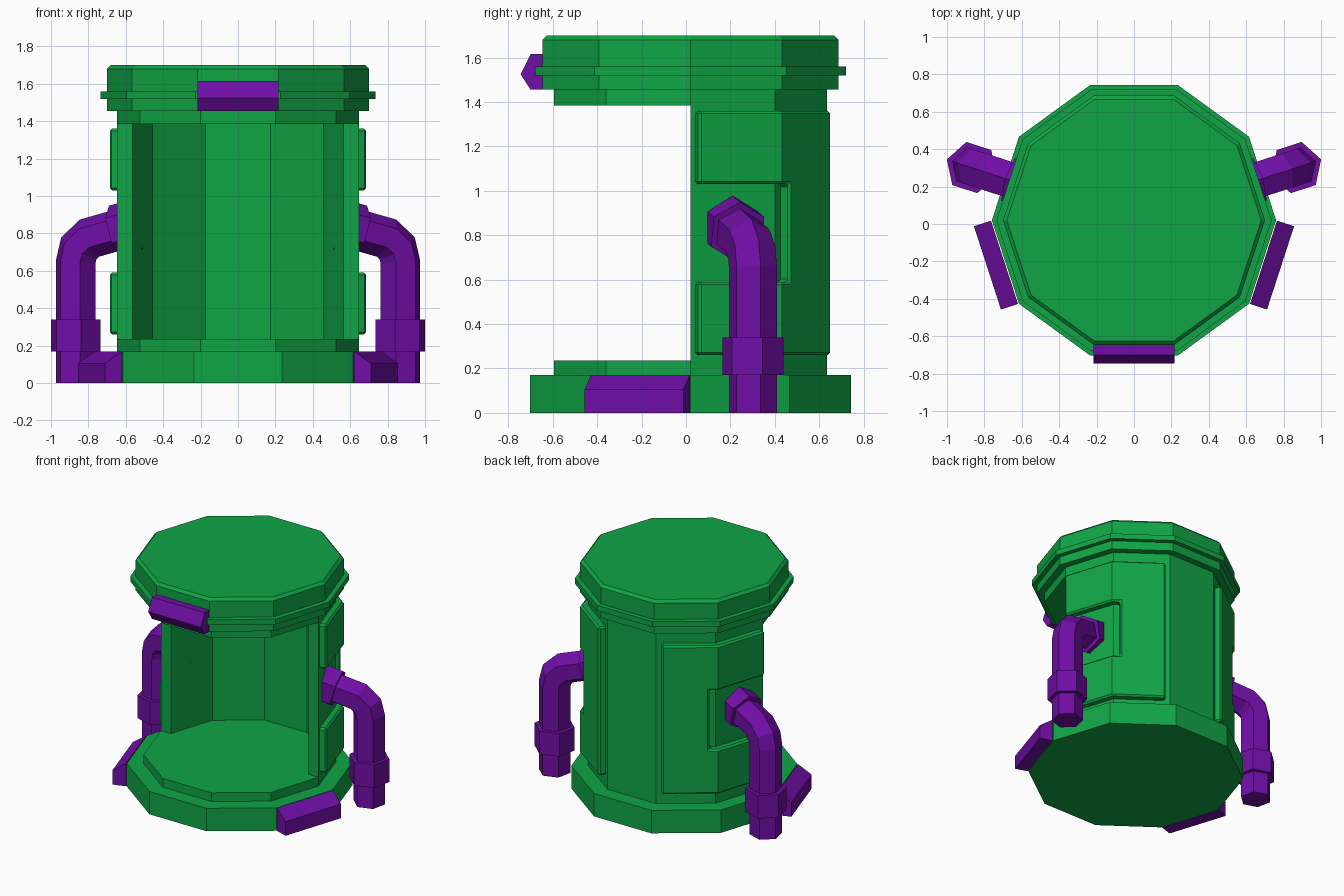
import bpy, bmesh
from math import sin, cos, pi, radians
from mathutils import Vector

if "Cube" in bpy.data.objects:
    bpy.data.objects.remove(bpy.data.objects["Cube"])

SIDES = 10
STEP = 2 * pi / SIDES
CENTRE = Vector((0, 0.02, 0))
UP = Vector((0, 0, 1))


def material(name, rgb):
    m = bpy.data.materials.new(name)
    m.use_nodes = True
    m.diffuse_color = (*rgb, 1)
    m.node_tree.nodes["Principled BSDF"].inputs["Base Color"].default_value = (*rgb, 1)
    return m


GREEN = material("green", (0.0052, 0.376, 0.061))
PURPLE = material("purple", (0.162, 0.0044, 0.38))


def polar(r, angle, z=0.0):
    return CENTRE + Vector((r * cos(angle), r * sin(angle), z))


def finish(name, bm, mat):
    bmesh.ops.recalc_face_normals(bm, faces=bm.faces)
    mesh = bpy.data.meshes.new(name)
    bm.to_mesh(mesh)
    bm.free()
    mesh.materials.append(mat)
    ob = bpy.data.objects.new(name, mesh)
    bpy.context.collection.objects.link(ob)
    return ob


def loft(name, rings, mat):
    """Join closed rings of points and cap both ends."""
    bm = bmesh.new()
    loops = [[bm.verts.new(p) for p in ring] for ring in rings]
    n = len(loops[0])
    for a, b in zip(loops, loops[1:]):
        for i in range(n):
            j = (i + 1) % n
            bm.faces.new((a[i], a[j], b[j], b[i]))
    bm.faces.new(loops[0])
    bm.faces.new(loops[-1])
    return finish(name, bm, mat)


def turned(name, profile):
    """Ten-sided turned solid from (radius, height) pairs."""
    return loft(name, [[polar(r, i * STEP, z) for i in range(SIDES)]
                       for r, z in profile], GREEN)


def bar(name, profile, angle, half):
    """Straight bar along one side of the body."""
    along = Vector((-sin(angle), cos(angle), 0))
    return loft(name, [[polar(r, angle, z) + along * s for r, z in profile]
                       for s in (-half, half)], PURPLE)


def tube(name, path, radius, angle):
    """Six-sided mitred tube through (radius, height) points."""
    side = Vector((-sin(angle), cos(angle), 0))
    pts = [polar(r, angle, z) for r, z in path]
    dirs = [(b - a).normalized() for a, b in zip(pts, pts[1:])]
    rings = []
    for i, p in enumerate(pts):
        d0, d1 = dirs[max(i - 1, 0)], dirs[min(i, len(dirs) - 1)]
        t = (d0 + d1).normalized()
        out = side.cross(t) / t.dot(d0)
        rings.append([p + radius * (out * cos(k * pi / 3) + side * sin(k * pi / 3))
                      for k in range(6)])
    return loft(name, rings, PURPLE)


# Base and lid
turned("base", [(0.76, 0), (0.76, 0.17), (0.647, 0.17), (0.647, 0.235)])
turned("lid", [(0.647, 1.385), (0.647, 1.455), (0.70, 1.455), (0.70, 1.52),
               (0.736, 1.52), (0.736, 1.56), (0.70, 1.56), (0.70, 1.68), (0.68, 1.70)])

# Half-round back wall, open at the front
half = range(SIDES // 2 + 1)
section = [(0.647, i * STEP) for i in half] + [(0.565, i * STEP) for i in reversed(half)]
loft("back_wall", [[polar(r, a, z) for r, a in section] for z in (0.235, 1.385)], GREEN)


# Raised side panels, folded round a corner and notched for the pipe
def side_panel(name, sign):
    corners = [polar(0.635, i * STEP) for i in range(3)]
    columns = [corners[0].lerp(corners[1], 0.05), corners[1],
               corners[1].lerp(corners[2], 0.1), corners[1].lerp(corners[2], 0.92)]
    bm = bmesh.new()
    grid = [[bm.verts.new((sign * c.x, c.y, z)) for c in columns]
            for z in (0.26, 0.59, 1.03, 1.36)]
    for row in range(3):
        for col in range(3):
            if row == 1 and col < 2:
                continue
            quad = [grid[row][col], grid[row][col + 1],
                    grid[row + 1][col + 1], grid[row + 1][col]]
            bm.faces.new(quad if sign > 0 else quad[::-1])
    bm.normal_update()
    mesh = bpy.data.meshes.new(name)
    bm.to_mesh(mesh)
    bm.free()
    mesh.materials.append(GREEN)
    ob = bpy.data.objects.new(name, mesh)
    bpy.context.collection.objects.link(ob)
    solid = ob.modifiers.new("thickness", "SOLIDIFY")
    solid.thickness = 0.062
    solid.offset = 1
    solid.use_even_offset = True
    bevel = ob.modifiers.new("chamfer", "BEVEL")
    bevel.width = 0.012
    bevel.segments = 1
    bevel.limit_method = "ANGLE"
    bevel.angle_limit = radians(60)


# Front trim on the lid
bar("front_trim", [(0.66, 1.455), (0.72, 1.455), (0.765, 1.525),
                   (0.72, 1.615), (0.66, 1.615)], -pi / 2, 0.216)

# Paired parts
for label, sign in (("left", 1), ("right", -1)):
    pipe_angle = STEP / 2 if sign > 0 else pi - STEP / 2
    side_panel(label + "_panel", sign)
    bar(label + "_foot_block", [(0.728, 0), (0.824, 0), (0.824, 0.105), (0.728, 0.17)],
        -pipe_angle, 0.234)
    tube(label + "_pipe", [(0.57, 0.847), (0.835, 0.775), (0.895, 0.72),
                           (0.912, 0.65), (0.912, 0)], 0.11, pipe_angle)
    tube(label + "_pipe_collar", [(0.57, 0.847), (0.69, 0.815)], 0.138, pipe_angle)
    tube(label + "_pipe_sleeve", [(0.912, 0.34), (0.912, 0.17)], 0.14, pipe_angle)
